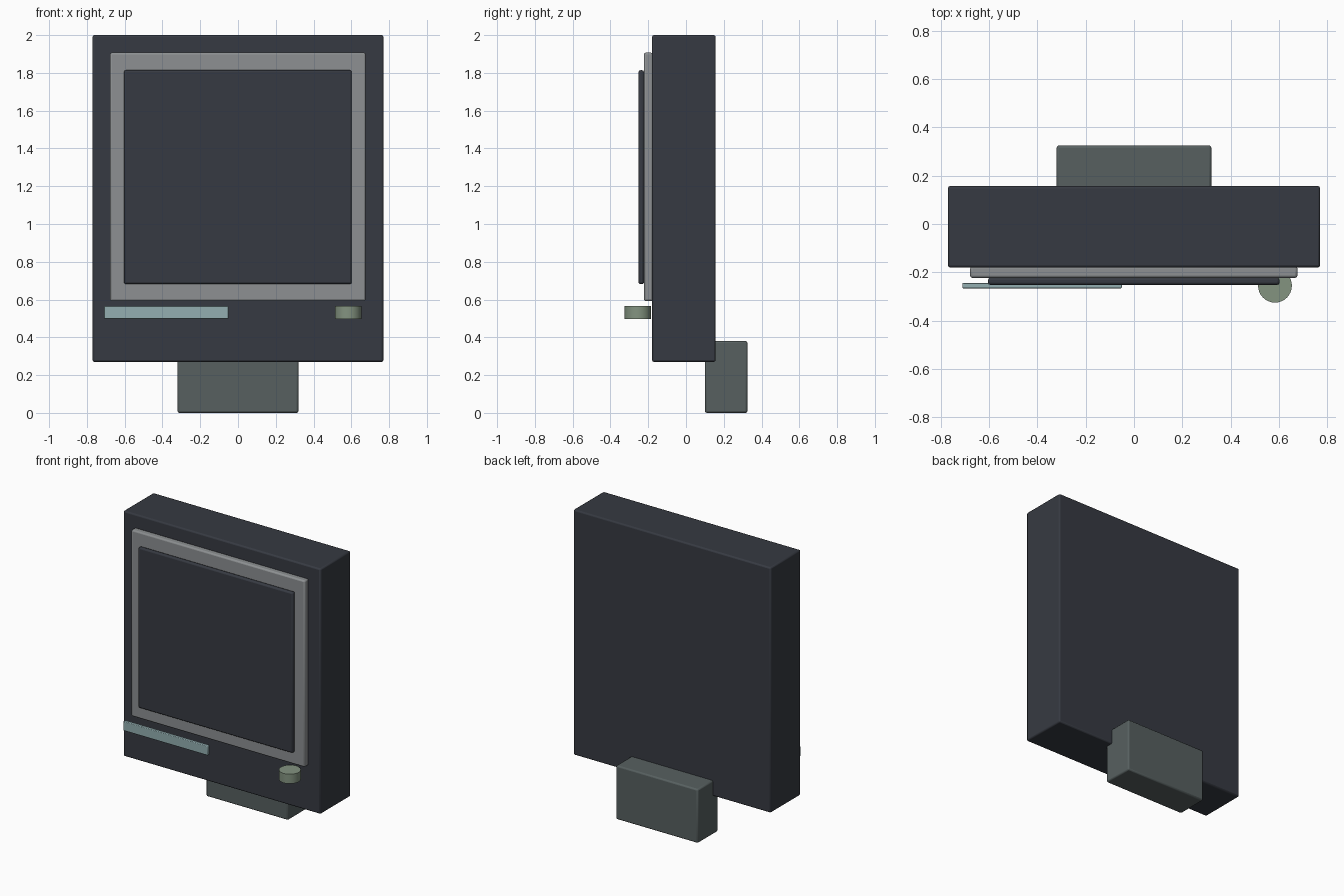
import bpy

if "Cube" in bpy.data.objects:
    bpy.data.objects.remove(bpy.data.objects["Cube"])


def material(name, rgb):
    m = bpy.data.materials.new(name)
    m.diffuse_color = (*rgb, 1)
    m.use_nodes = True
    m.node_tree.nodes["Principled BSDF"].inputs["Base Color"].default_value = m.diffuse_color
    return m


charcoal = material("charcoal", (0.037, 0.042, 0.054))
grey = material("grey", (0.266, 0.279, 0.287))
slate = material("slate", (0.095, 0.117, 0.117))
pale_blue = material("pale_blue", (0.292, 0.425, 0.44))
sage = material("sage", (0.227, 0.292, 0.216))


def finish(name, mat, bevel):
    ob = bpy.context.object
    ob.name = name
    ob.data.materials.append(mat)
    if bevel:
        bpy.ops.object.transform_apply(location=False, rotation=False, scale=True)
        mod = ob.modifiers.new("soft_edges", "BEVEL")
        mod.width = bevel
        mod.segments = 2
    bpy.ops.object.shade_smooth_by_angle()
    return ob


def box(name, x, y, z, mat, bevel=0.01):
    """Bevelled box given its (low, high) limits on each axis."""
    spans = (x, y, z)
    bpy.ops.mesh.primitive_cube_add(size=1, location=[(a + b) / 2 for a, b in spans])
    bpy.context.object.scale = [b - a for a, b in spans]
    return finish(name, mat, bevel)


# Housing and the block-shaped foot behind it
box("housing", (-0.77, 0.77), (-0.18, 0.157), (0.27, 2.0), charcoal)
box("foot", (-0.32, 0.32), (0.10, 0.325), (0.0, 0.38), slate)

# Screen surround and screen panel
box("bezel", (-0.678, 0.676), (-0.223, -0.175), (0.592, 1.907), grey)
box("screen", (-0.604, 0.602), (-0.252, -0.222), (0.682, 1.814), charcoal)

# Front slot strip, standing just proud of the housing
box("slot_strip", (-0.71, -0.05), (-0.266, -0.243), (0.498, 0.565), pale_blue, 0.004)

# Upright knob
bpy.ops.mesh.primitive_cylinder_add(vertices=32, radius=0.07, depth=0.067,
                                    location=(0.583, -0.255, 0.5315))
finish("knob", sage, 0)
